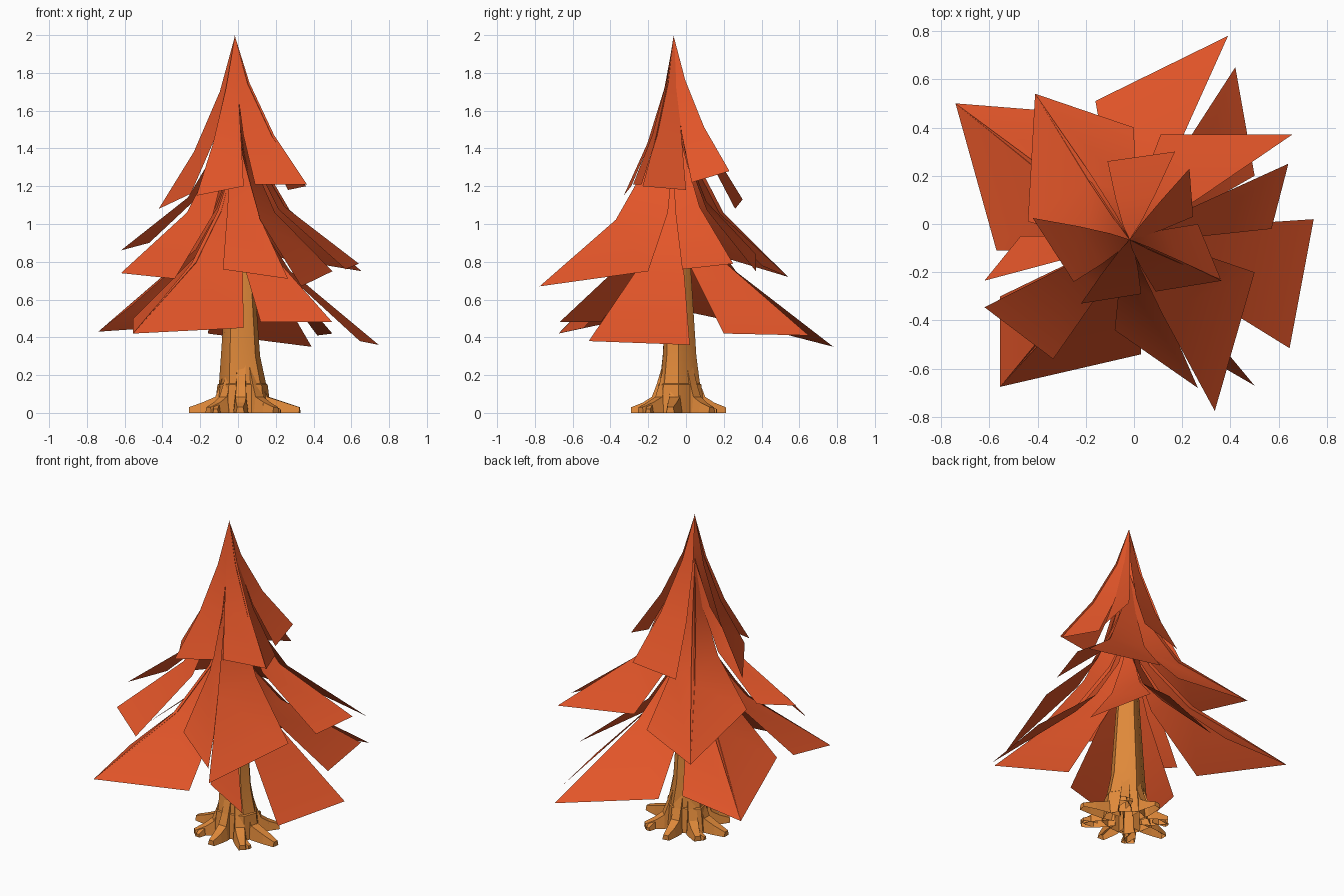
import bpy, bmesh, math
from mathutils import Vector

cube = bpy.data.objects.get("Cube")
if cube:
    bpy.data.objects.remove(cube, do_unlink=True)


def make_material(name, rgb):
    mat = bpy.data.materials.new(name)
    mat.use_nodes = True
    mat.diffuse_color = (*rgb, 1)
    mat.node_tree.nodes["Principled BSDF"].inputs["Base Color"].default_value = (*rgb, 1)
    return mat


RED = make_material("autumn_orange_red", (0.77, 0.092, 0.022))
BARK = make_material("warm_bark", (0.74, 0.25, 0.042))


def finish(bm, name, mat, smooth_angle=None):
    mesh = bpy.data.meshes.new(name)
    bm.to_mesh(mesh)
    bm.free()
    mesh.materials.append(mat)
    obj = bpy.data.objects.new(name, mesh)
    bpy.context.collection.objects.link(obj)
    if smooth_angle:
        bpy.ops.object.select_all(action="DESELECT")
        obj.select_set(True)
        bpy.context.view_layer.objects.active = obj
        bpy.ops.object.shade_smooth_by_angle(angle=math.radians(smooth_angle))
    return obj


# Foliage: bent sheets that widen from the stem to a straight outer edge
AXIS = Vector((-0.018, -0.065, 0))


def leaf_blade(bm, root_z, bends, a, b, spread=0.8):
    a, b = Vector(a), Vector(b)
    if (a.xy - AXIS.xy).cross(b.xy - AXIS.xy) < 0:
        a, b = b, a
    mid, half = (a + b) / 2, (b - a) / 2
    tip = bm.verts.new(AXIS + Vector((0, 0, root_z)))
    last = None
    for reach, drop in bends + [(1, 1)]:
        centre = AXIS.lerp(mid, reach)
        centre.z = root_z + (mid.z - root_z) * drop
        side = half * reach ** spread
        row = [bm.verts.new(centre - side), bm.verts.new(centre + side)]
        if last:
            bm.faces.new((last[0], row[0], row[1], last[1]))
        else:
            bm.faces.new((tip, row[0], row[1]))
        last = row


def tier(name, root_z, bends, blades):
    bm = bmesh.new()
    for i, blade in enumerate(blades):
        leaf_blade(bm, root_z - 0.003 * i, bends, *blade)
    finish(bm, name, RED, 50)


tier("upper_foliage", 2.0, [(0.18, 0.32), (0.52, 0.67)], [
    ((0.09, -0.28, 1.21), (0.365, -0.235, 1.21)),
    ((0.36, -0.23, 1.2), (0.265, 0.0, 1.18)),
    ((0.245, 0.03, 1.22), (0.23, 0.23, 1.28)),
    ((0.17, 0.30, 1.13), (-0.11, 0.26, 1.08)),
    ((-0.42, 0.025, 1.08), (-0.25, -0.24, 1.16)),
    ((-0.22, -0.33, 1.15), (0.03, -0.29, 1.2)),
])
# The broad blades carry a folded flap on their left side
tier("middle_foliage", 1.72, [(0.14, 0.35), (0.4, 0.67)], [
    ((-0.62, -0.345, 0.74), (-0.335, -0.56, 0.71)),
    ((-0.08, -0.44, 0.76), (0.265, -0.68, 0.71)),
    ((0.335, -0.775, 0.67), (0.5, -0.2, 0.75)),
    ((0.57, -0.02, 0.76), (0.64, 0.25, 0.79)),
    ((0.655, 0.37, 0.75), (0.11, 0.37, 0.84)),
    ((-0.41, 0.54, 0.72), (0.0, 0.4, 0.78)),
    ((-0.41, 0.54, 0.72), (-0.44, 0.01, 0.88)),
    ((-0.47, -0.05, 0.9), (-0.62, -0.235, 0.86)),
])
tier("lower_foliage", 1.35, [(0.13, 0.3), (0.38, 0.6)], [
    ((-0.74, 0.50, 0.43), (-0.3, 0.465, 0.46)),
    ((-0.74, 0.50, 0.43), (-0.57, -0.11, 0.56)),
    ((-0.555, -0.675, 0.42), (0.03, -0.54, 0.45)),
    ((-0.555, -0.675, 0.42), (-0.555, -0.3, 0.5)),
    ((0.12, -0.45, 0.48), (0.5, -0.67, 0.48)),
    ((0.645, -0.515, 0.38), (0.745, 0.02, 0.36)),
    ((0.5, 0.2, 0.42), (0.42, 0.65, 0.41)),
    ((0.39, 0.78, 0.35), (-0.16, 0.51, 0.42)),
])

# Trunk: nine-sided loft with a flared foot, open underneath
bm = bmesh.new()
SIDES = 9
rings = []
for z, r, cx in [(0, 0.145, 0.02), (0.09, 0.135, 0.02), (0.15, 0.128, 0.02), (0.155, 0.12, 0.02),
                 (0.3, 0.1, 0.01), (0.45, 0.09, 0.01), (0.75, 0.07, 0.01), (1.2, 0.03, -0.01)]:
    ring = []
    for k in range(SIDES):
        ang = math.tau * k / SIDES
        rr = r * (1 + 0.07 * (-1) ** k)
        ring.append(bm.verts.new((cx + rr * math.cos(ang), -0.04 + 0.9 * rr * math.sin(ang), z)))
    rings.append(ring)
for low, high in zip(rings, rings[1:]):
    for k in range(SIDES):
        n = (k + 1) % SIDES
        bm.faces.new((low[k], low[n], high[n], high[k]))
bm.faces.new(rings[-1])
finish(bm, "trunk", BARK, 30)


# Roots: low tapered buttresses with blunt, some forked, toes, open underneath
def root(bm, start, degrees, profile):
    ang = math.radians(degrees)
    out = Vector((math.cos(ang), math.sin(ang), 0))
    side = Vector((-out.y, out.x, 0))
    last = None
    for r, top, w in profile:
        p = start + out * r
        sec = [bm.verts.new(p + side * s * w + Vector((0, 0, z)))
               for s, z in ((1, 0), (0.7, top), (-0.7, top), (-1, 0))]
        if last:
            for k in range(3):
                bm.faces.new((last[k], sec[k], sec[k + 1], last[k + 1]))
        last = sec
    bm.faces.new(last[::-1])
    return start + out * profile[-2][0]


bm = bmesh.new()
foot = Vector((0.02, -0.04, 0))
for degrees, length, forked in [(352, 0.31, False), (45, 0.25, True), (95, 0.25, False),
                                (140, 0.24, True), (180, 0.28, False), (225, 0.25, True),
                                (268, 0.25, False), (312, 0.27, True)]:
    fork = root(bm, foot, degrees, [(0.07, 0.3, 0.03), (0.115, 0.15, 0.035), (0.14, 0.085, 0.04),
                                    (length * 0.75, 0.055, 0.034), (length, 0.03, 0.022)])
    if forked:
        root(bm, fork, degrees + 40, [(-0.02, 0.05, 0.025), (0.03, 0.04, 0.022), (0.07, 0.02, 0.014)])
bmesh.ops.recalc_face_normals(bm, faces=bm.faces)
finish(bm, "roots", BARK)
